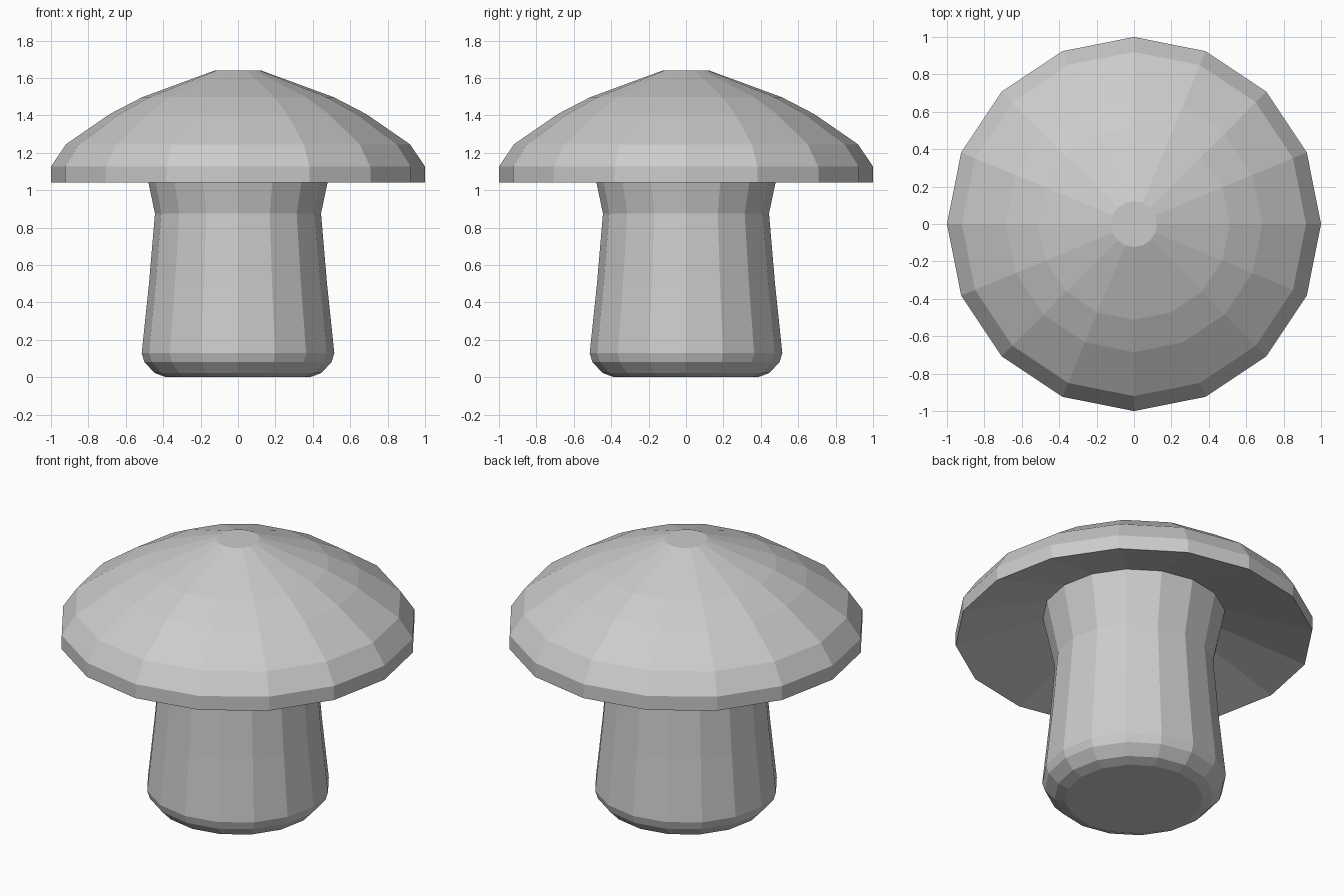
import bpy, bmesh, math

cube = bpy.data.objects.get("Cube")
if cube:
    bpy.data.objects.remove(cube, do_unlink=True)

SIDES = 16

grey = bpy.data.materials.new("light_grey")
grey.use_nodes = True
colour = (0.6, 0.6, 0.6, 1.0)
grey.diffuse_color = colour
grey.node_tree.nodes["Principled BSDF"].inputs["Base Color"].default_value = colour


def lathe(name, profile, cap_start=False, cap_end=False):
    """Turn a (radius, height) profile, listed bottom to top, about the z axis."""
    bm = bmesh.new()
    rings = []
    for r, z in profile:
        ring = []
        for i in range(SIDES):
            a = math.tau * i / SIDES
            ring.append(bm.verts.new((r * math.cos(a), r * math.sin(a), z)))
        rings.append(ring)
    for low, high in zip(rings, rings[1:]):
        for i in range(SIDES):
            j = (i + 1) % SIDES
            bm.faces.new((low[i], low[j], high[j], high[i]))
    if cap_start:
        bm.faces.new(rings[0][::-1])
    if cap_end:
        bm.faces.new(rings[-1])
    mesh = bpy.data.meshes.new(name)
    bm.to_mesh(mesh)
    bm.free()
    mesh.materials.append(grey)
    obj = bpy.data.objects.new(name, mesh)
    bpy.context.collection.objects.link(obj)
    return obj


JOINT = (0.51, 1.19)

# Stem: rounded foot, gentle taper, flared neck running up under the cap
lathe("stem", [(0.385, 0.0), (0.445, 0.022), (0.5, 0.08), (0.515, 0.128),
               (0.476, 0.5), (0.444, 0.875), JOINT], cap_start=True)

# Cap: hollow conical underside, upright rim, faceted dome with a flat top
lathe("cap", [JOINT, (1.0, 1.04), (1.0, 1.126), (0.92, 1.245),
              (0.685, 1.407), (0.512, 1.497), (0.123, 1.64)], cap_end=True)
